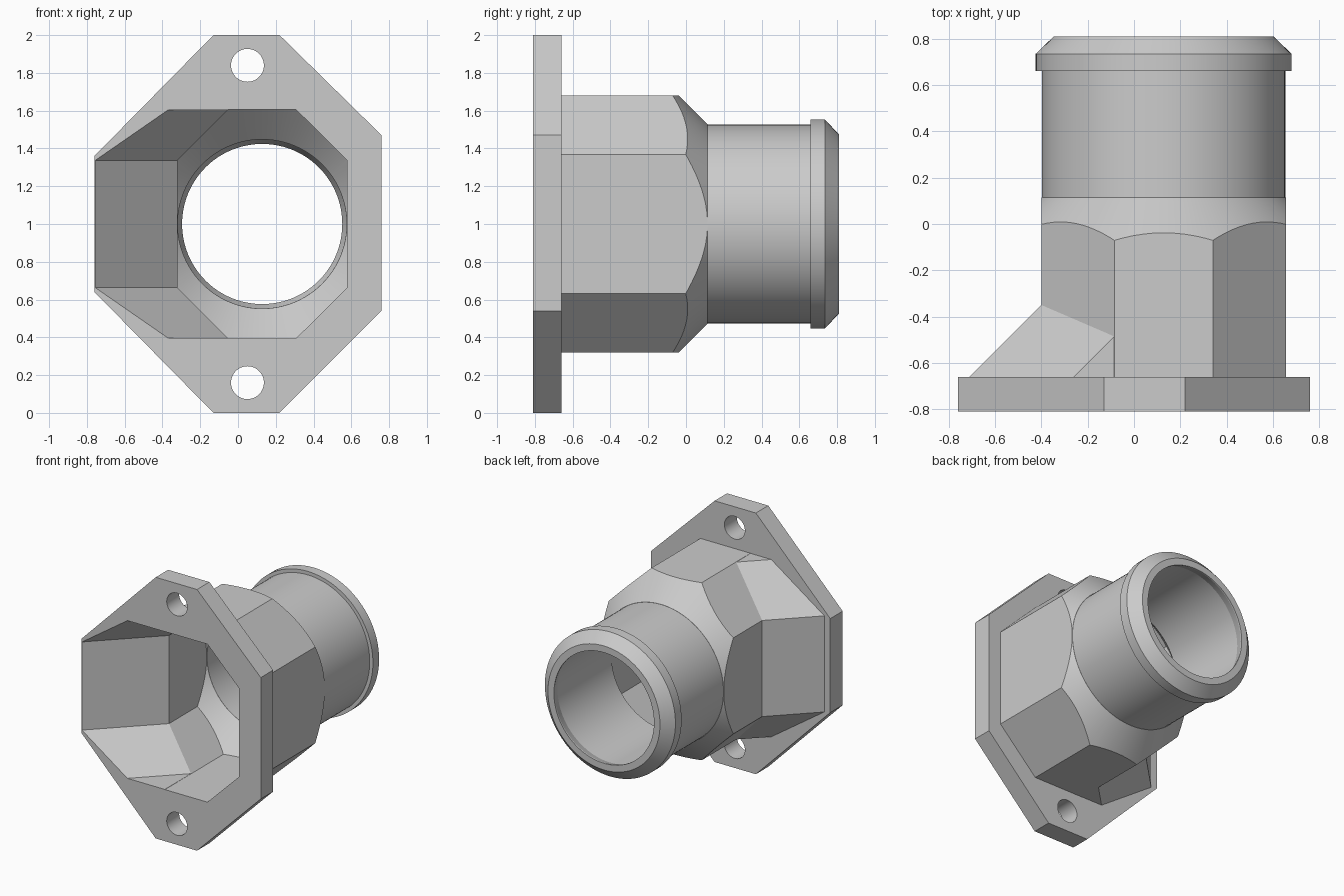
import bpy
import bmesh
import math
from mathutils import Vector

cube = bpy.data.objects.get("Cube")
if cube:
    bpy.data.objects.remove(cube, do_unlink=True)

AXIS_X, AXIS_Z = 0.128, 1.0   # centre line of the pipe, running along y
SEGMENTS = 96

grey = bpy.data.materials.new("plain grey")
grey.use_nodes = True
grey.diffuse_color = (0.6, 0.6, 0.6, 1)
grey.node_tree.nodes["Principled BSDF"].inputs["Base Color"].default_value = (0.6, 0.6, 0.6, 1)


def finish(name, bm):
    bmesh.ops.recalc_face_normals(bm, faces=bm.faces)
    mesh = bpy.data.meshes.new(name)
    bm.to_mesh(mesh)
    bm.free()
    mesh.materials.append(grey)
    obj = bpy.data.objects.new(name, mesh)
    bpy.context.collection.objects.link(obj)
    return obj


def loft(name, rings):
    """Closed solid through matching rings of points."""
    bm = bmesh.new()
    loops = [[bm.verts.new(p) for p in ring] for ring in rings]
    n = len(loops[0])
    for a, b in zip(loops, loops[1:]):
        for i in range(n):
            j = (i + 1) % n
            bm.faces.new((a[i], a[j], b[j], b[i]))
    bm.faces.new(loops[0])
    bm.faces.new(loops[-1])
    return finish(name, bm)


def prism(name, outline, y0, y1):
    return loft(name, [[(x, y, z) for x, z in outline] for y in (y0, y1)])


def lathe(name, profile):
    """Solid of revolution about the pipe axis from (radius, y) pairs."""
    angles = [math.tau * i / SEGMENTS for i in range(SEGMENTS)]
    return loft(name, [[(AXIS_X + r * math.cos(a), y, AXIS_Z + r * math.sin(a))
                        for a in angles] for r, y in profile])


def hull(name, points):
    """Convex solid, mirrored above and below the pipe axis."""
    bm = bmesh.new()
    for x, y, h in points:
        for s in (1, -1):
            bm.verts.new(Vector((x, y, AXIS_Z + s * h)))
    bmesh.ops.convex_hull(bm, input=bm.verts)
    bmesh.ops.dissolve_limit(bm, angle_limit=0.002, verts=bm.verts, edges=bm.edges)
    return finish(name, bm)


def combine(obj, other, operation):
    mod = obj.modifiers.new(operation, 'BOOLEAN')
    mod.operation = operation
    mod.solver = 'EXACT'
    mod.object = other
    with bpy.context.temp_override(object=obj, active_object=obj):
        bpy.ops.object.modifier_apply(modifier=mod.name)
    bpy.data.objects.remove(other, do_unlink=True)


def octagon(half_w, half_h, flat_w, flat_h):
    quarter = [(half_w, flat_h), (flat_w, half_h)]
    right = quarter + [(-x, z) for x, z in reversed(quarter)]
    return [(AXIS_X + x, AXIS_Z + z) for x, z in right + [(-x, -z) for x, z in right]]


def chamber(name, outline, y0, cone):
    """Octagonal block whose back end is trimmed by a cone."""
    block = prism(name, outline, y0, 0.3)
    combine(block, lathe("cone", cone), 'INTERSECT')
    return block


# Flange plate with two bolt holes
housing = prism("pipe_elbow_with_flange", [
    (-0.13, 2), (0.22, 2), (0.76, 1.47), (0.76, 0.54),
    (0.22, 0), (-0.13, 0), (-0.76, 0.64), (-0.76, 1.36)], -0.81, -0.66)

# Outer octagonal body, slanted side bulge, and pipe with end bead
combine(housing, chamber("body", octagon(0.528, 0.68, 0.2125, 0.368), -0.74,
                         [(1.0, -0.9), (1.0, -0.358), (0.527, 0.115)]), 'UNION')
combine(housing, hull("side_bulge", [
    (-0.75, -0.70, 0.368), (-0.20, -0.15, 0.368),
    (-0.30, -0.70, 0.679), (0.0, -0.40, 0.679), (0.0, -0.70, 0.679)]), 'UNION')
combine(housing, lathe("pipe", [
    (0.526, 0.02), (0.526, 0.66), (0.553, 0.66), (0.553, 0.735), (0.475, 0.81)]), 'UNION')

# Hollow inside
combine(housing, chamber("cavity", octagon(0.449, 0.605, 0.18, 0.3375), -0.9,
                         [(1.0, -1.0), (1.0, -0.471), (0.448, 0.081)]), 'DIFFERENCE')
combine(housing, hull("side_cavity", [
    (-0.795, -0.85, 0.3375), (-0.195, -0.25, 0.3375),
    (-0.41, -0.85, 0.604), (-0.01, -0.45, 0.604), (-0.01, -0.85, 0.604)]), 'DIFFERENCE')
combine(housing, lathe("bore", [
    (0.447, 0.0), (0.447, 0.735), (0.424, 0.80), (0.424, 0.9)]), 'DIFFERENCE')

# Bolt holes
for z in (0.16, 1.84):
    hole = [(0.05 + 0.087 * math.cos(math.tau * i / 48),
             z + 0.087 * math.sin(math.tau * i / 48)) for i in range(48)]
    combine(housing, prism("bolt_hole", hole, -0.9, -0.6), 'DIFFERENCE')

# Smooth the round surfaces, keep the facets crisp
bpy.ops.object.select_all(action='DESELECT')
housing.select_set(True)
bpy.context.view_layer.objects.active = housing
bpy.ops.object.shade_smooth_by_angle(angle=math.radians(12))
